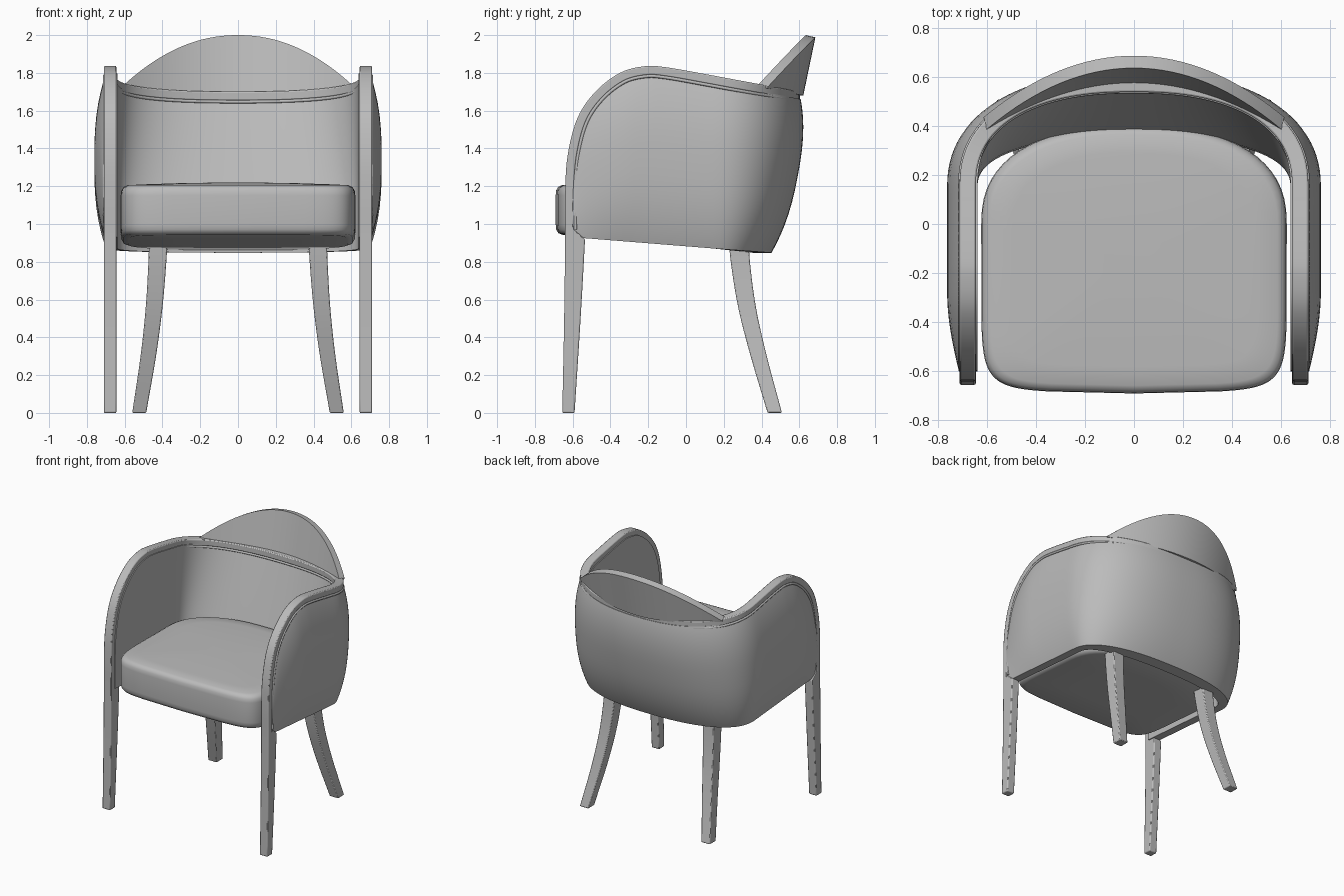
import bpy, bmesh, math
from mathutils import Vector

cube = bpy.data.objects.get("Cube")
if cube:
    bpy.data.objects.remove(cube, do_unlink=True)

mat = bpy.data.materials.new("plain grey")
mat.use_nodes = True
GREY = (0.5, 0.5, 0.5, 1)
mat.diffuse_color = GREY
mat.node_tree.nodes["Principled BSDF"].inputs["Base Color"].default_value = GREY


def loft(name, rings, angle=35, bevel=0):
    """Skin a list of closed rings and cap both ends."""
    bm = bmesh.new()
    rows = [[bm.verts.new(p) for p in ring] for ring in rings]
    n = len(rows[0])
    for a, b in zip(rows, rows[1:]):
        for i in range(n):
            j = (i + 1) % n
            bm.faces.new((a[i], a[j], b[j], b[i]))
    bm.faces.new(rows[0])
    bm.faces.new(rows[-1])
    bmesh.ops.recalc_face_normals(bm, faces=bm.faces)
    mesh = bpy.data.meshes.new(name)
    bm.to_mesh(mesh)
    bm.free()
    mesh.materials.append(mat)
    obj = bpy.data.objects.new(name, mesh)
    bpy.context.collection.objects.link(obj)
    if bevel:
        mod = obj.modifiers.new("soft edges", "BEVEL")
        mod.width, mod.segments, mod.limit_method = bevel, 2, "ANGLE"
        mod.angle_limit = math.radians(50)
    bpy.ops.object.select_all(action="DESELECT")
    obj.select_set(True)
    bpy.context.view_layer.objects.active = obj
    bpy.ops.object.shade_smooth_by_angle(angle=math.radians(angle))
    return obj


def spline(pts, steps):
    """Catmull-Rom curve through the points."""
    pts = [Vector(p) for p in pts]
    ext = [2 * pts[0] - pts[1]] + pts + [2 * pts[-1] - pts[-2]]
    out = []
    for a, b, c, d in zip(ext, ext[1:], ext[2:], ext[3:]):
        for k in range(steps):
            t = k / steps
            out.append(0.5 * (2 * b + (c - a) * t + (2 * a - 5 * b + 4 * c - d) * t * t
                              + (3 * b - a - 3 * c + d) * t ** 3))
    return out + [pts[-1]]


def flip(ring):
    return [Vector((-p[0], p[1], p[2])) for p in ring]


def both_sides(half):
    """Continue rings that end on the centre line round the other side."""
    return half + [flip(r) for r in reversed(half[:-1])]


def superellipse(a, b, ang, n):
    return a * abs(math.cos(ang)) ** (2 / n), b * abs(math.sin(ang)) ** (2 / n)


# Path of the rail's outer edge: up the front leg, over the arm, round the back
A, B, Y0 = 0.677, 0.42, 0.15


def rail_z(y):
    return 1.785 - 0.2 * (y - Y0)


def under_z(y):
    return 0.882 - 0.08 * y


profile = [(-0.655, 0), (-0.645, 0.5), (-0.64, 0.92), (-0.64, 1.15), (-0.627, 1.36),
           (-0.575, 1.56), (-0.48, 1.70), (-0.35, 1.80), (-0.22, 1.835), (-0.1, 1.829),
           (Y0, 1.785)]
path = [Vector((A, p[0], p[1])) for p in spline(profile, 6)]
SPLIT = len(path)
CURVE = 28
for k in range(1, CURVE + 1):
    x, y = superellipse(A, B, k / CURVE * math.pi / 2, 2.35)
    path.append(Vector((0 if k == CURVE else x, Y0 + y, rail_z(Y0 + y))))

# Moving frame along the path: sideways normal and outward direction
frames = []
for i, p in enumerate(path):
    if i == len(path) - 1:
        t = Vector((-1, 0, 0))
    else:
        t = (path[i + 1] - path[max(i - 1, 0)]).normalized()
    side = Vector((1, 0, 0)) if i < SPLIT else Vector((t.y, -t.x, 0)).normalized()
    frames.append((p, side, side.cross(t).normalized()))

# Rail and front legs in one sweep
rail = []
for p, side, out in frames:
    depth = 0.065 + 0.044 * p.z if p.z < 0.93 else 0.048
    w = side * 0.033
    inner = p - out * depth
    rail.append([p - w, p + w, inner + w, inner - w])
loft("arm_rail_and_front_legs", both_sides(rail), 40, 0.007)

# Piping on both faces of the rail
for name, offset in (("outer_piping", 0.03), ("inner_piping", -0.03)):
    tube = []
    for p, side, out in frames:
        if p.z > 0.93:
            c = p - out * 0.054 + side * offset
            tube.append([c + 0.009 * (math.cos(a) * side + math.sin(a) * out)
                         for a in (k * math.pi / 4 for k in range(8))])
    loft(name, both_sides(tube), 60)

# Upholstered shell with a bulging outside and a sloping inside
ROWS = 18
shell = []
for i, (p, side, out) in enumerate(frames):
    if p.z < 1.0:
        continue
    top = p - out * 0.04
    curved = i >= SPLIT
    frac = (p.y - Y0) / B if curved else 0
    fade = min(1, max(0, (top.y + 0.62) / 0.35))
    fade = 0.15 + 0.85 * math.sin(fade * math.pi / 2)
    low = under_z(Y0 + frac * 0.28 if curved else top.y)
    outer, inner = [], []
    for r in range(ROWS + 1):
        t = 0.5 - 0.5 * math.cos(math.pi * r / ROWS)
        z = low + (top.z - low) * t
        y_out = 0.585 - 0.19 * (1.66 - z)
        y_in = 0.545 - 0.34 * (1.66 - max(z, 1.1))
        bulge = 0.022 + 0.062 * fade * (1 - abs(2 * t - 1) ** 2.5)
        x, y = p.x, top.y
        if curved:
            y = Y0 + frac * (y_out - Y0)
        outer.append(Vector((x, y, z)) + side * bulge)
        if curved:
            y = Y0 + frac * (y_in - Y0)
        inner.append(Vector((x * 0.637 / A, y, z)))
    for ring_pt in (outer, inner):
        if i == len(frames) - 1:
            for v in ring_pt:
                v.x = 0
    shell.append(outer + inner[::-1])
loft("upholstered_shell", both_sides(shell), 50)

# Seat cushion: stacked rings of one rounded outline
outline = []
for k in range(33):
    x, y = superellipse(0.622, 0.40, k / 32 * math.pi, 2.4)
    outline.append((x if k <= 16 else -x, y))
for k in range(1, 40):
    ang = math.pi * k / 40
    x, y = superellipse(0.622, 0.69, ang, 9)
    bow = 0.025 * (x / 0.622) ** 2
    outline.append((-x if k <= 20 else x, -y + min(bow, y)))
CY = -0.15
layers = [(0.5, 0), (0.93, 0), (0.975, 0.03), (0.995, 0.1), (1, 0.2), (1, 0.78), (0.995, 0.88),
          (0.975, 0.95), (0.94, 0.985), (0.8, 1.0), (0.5, 1.02), (0.2, 1.03)]
seat = []
for s, h in layers:
    ring = []
    for x, y in outline:
        yy = CY + (y - CY) * s
        base = under_z(yy) + 0.008
        ring.append(Vector((x * s, yy, base + (1.21 - base) * h)))
    seat.append(ring)
loft("seat_cushion", seat, 60)

# Curved, backward leaning crest above the back rail
crest = []
for k in range(49):
    x = 0.6 * math.sin((k / 48 - 0.5) * math.pi)
    y = 0.575 - 0.55 * x * x
    hi = 2.0 - 0.26 * (abs(x) / 0.6) ** 2.1
    lo = min(rail_z(y) - 0.02, hi - 0.015)
    front_lo, front_hi = y + 0.2 * (lo - 1.7), y + 0.2 * (hi - 1.7)
    crest.append([Vector((x, front_lo, lo)), Vector((x, front_hi, hi)),
                  Vector((x * 1.02, front_hi + 0.05, hi - 0.012)),
                  Vector((x * 1.02, front_lo + 0.05, lo))])
loft("back_crest", crest, 40)

# Splayed back legs
leg = []
for c in spline([(0.42, 0.275, 0.96), (0.428, 0.29, 0.78), (0.445, 0.325, 0.55),
                 (0.475, 0.385, 0.3), (0.523, 0.47, 0)], 5):
    hx, hy = 0.037 + 0.013 * c.z, 0.038 + 0.016 * c.z
    leg.append([c + Vector((sx * hx, sy * hy, 0))
                for sx, sy in ((-1, -1), (1, -1), (1, 1), (-1, 1))])
loft("back_leg_left", leg, 40, 0.006)
loft("back_leg_right", [flip(r) for r in leg], 40, 0.006)
